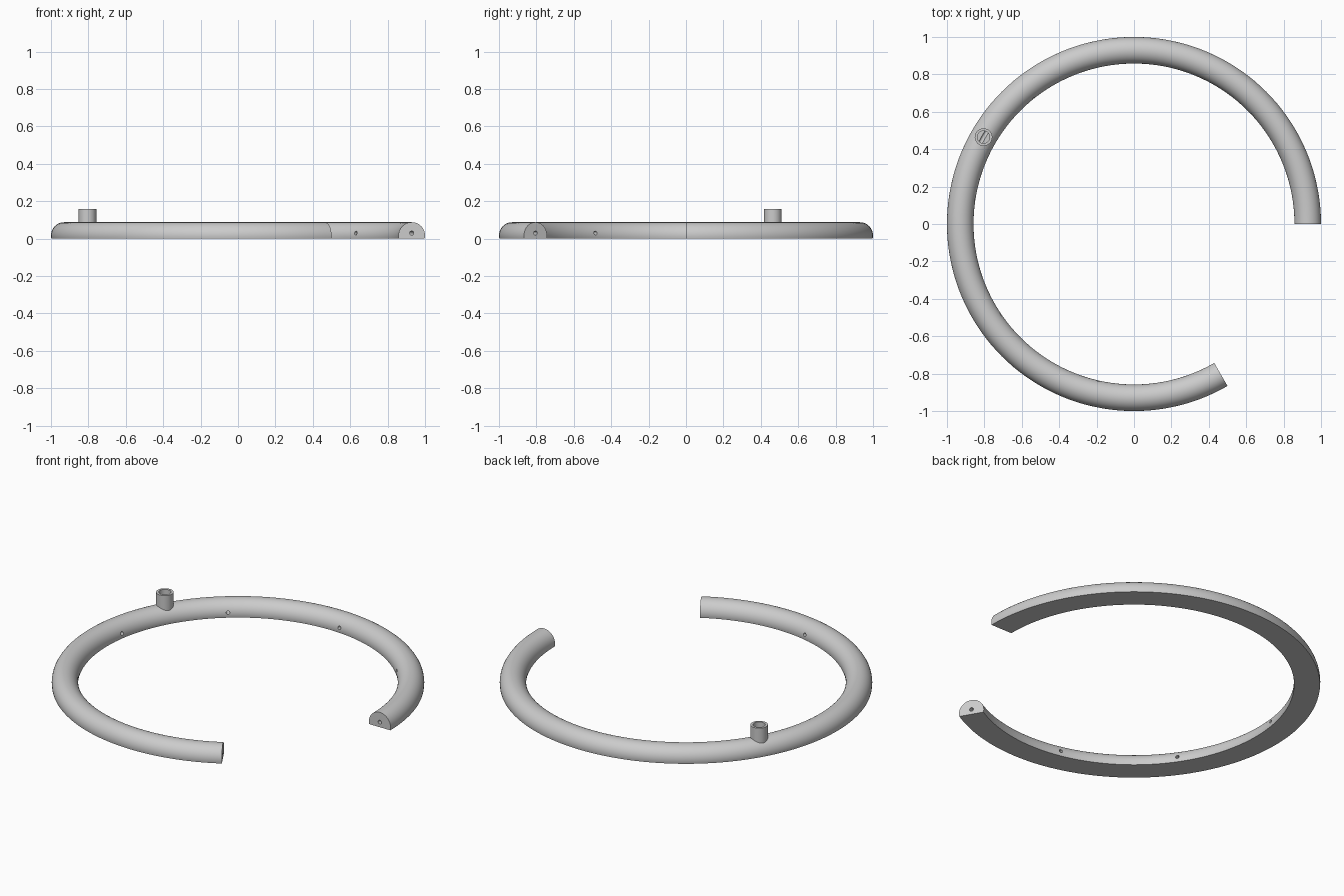
import bpy, bmesh, math
from mathutils import Matrix, Vector

if "Cube" in bpy.data.objects:
    bpy.data.objects.remove(bpy.data.objects["Cube"], do_unlink=True)

MID = 0.929          # radius of the ring's centre line
TUBE = 0.071         # radius of its cross-section
RISE = 0.017         # height of the cross-section's centre
CHANNEL_Z = 0.03
SWEEP = math.radians(300)

grey = bpy.data.materials.new("light grey")
grey.use_nodes = True
colour = (0.6, 0.6, 0.6, 1)
grey.diffuse_color = colour
grey.node_tree.nodes["Principled BSDF"].inputs["Base Color"].default_value = colour


def make_object(name, bm):
    bmesh.ops.recalc_face_normals(bm, faces=bm.faces[:])
    mesh = bpy.data.meshes.new(name)
    bm.to_mesh(mesh)
    bm.free()
    mesh.materials.append(grey)
    obj = bpy.data.objects.new(name, mesh)
    bpy.context.collection.objects.link(obj)
    return obj


def sweep(name, profile, start, end, steps):
    """Carry a closed (radius, height) profile round the z axis and cap its ends."""
    bm = bmesh.new()
    rows = []
    for i in range(steps + 1):
        a = start + (end - start) * i / steps
        rows.append([bm.verts.new((r * math.cos(a), r * math.sin(a), z)) for r, z in profile])
    n = len(profile)
    for one, two in zip(rows, rows[1:]):
        for j in range(n):
            k = (j + 1) % n
            bm.faces.new((one[j], one[k], two[k], two[j]))
    bm.faces.new(rows[0])
    bm.faces.new(rows[-1])
    return make_object(name, bm)


def rod(name, radius, start, end, sides):
    """Closed cylinder between two points."""
    start, end = Vector(start), Vector(end)
    axis = end - start
    turn = axis.to_track_quat('Z', 'Y').to_matrix().to_4x4()
    bm = bmesh.new()
    bmesh.ops.create_cone(bm, cap_ends=True, segments=sides, radius1=radius, radius2=radius,
                          depth=axis.length,
                          matrix=Matrix.Translation((start + end) / 2) @ turn)
    return make_object(name, bm)


def combine(target, tool, operation):
    mod = target.modifiers.new(tool.name, 'BOOLEAN')
    mod.object = tool
    mod.operation = operation
    mod.solver = 'EXACT'
    tool.hide_render = True
    bpy.context.view_layer.objects.active = target
    bpy.ops.object.modifier_apply(modifier=mod.name)
    bpy.data.objects.remove(tool, do_unlink=True)


# Open ring: round on top, flat underneath
cut = math.asin(RISE / TUBE)
angles = [-cut + (math.pi + 2 * cut) * i / 28 for i in range(29)]
profile = [(MID + TUBE * math.cos(a), RISE + TUBE * math.sin(a)) for a in angles]
ring = sweep("open_ring", profile, 0, SWEEP, 120)

# Upright inlet tube
px, py = MID * math.cos(SWEEP / 2), MID * math.sin(SWEEP / 2)
post = rod("inlet_tube", 0.047, (px, py, 0.025), (px, py, 0.16), 48)
combine(ring, post, 'UNION')
bore = rod("inlet_bore", 0.033, (px, py, CHANNEL_Z), (px, py, 0.3), 48)
combine(ring, bore, 'DIFFERENCE')

# Channel running the whole length, open at both ends
circle = [(MID + 0.011 * math.cos(t), CHANNEL_Z + 0.011 * math.sin(t))
          for t in (math.tau * (i + 0.5) / 16 for i in range(16))]
channel = sweep("channel", circle, -0.02, SWEEP + 0.02, 124)
combine(ring, channel, 'DIFFERENCE')

# Outlet holes through the inner wall
for i in range(1, 7):
    a = SWEEP * i / 7
    out = Vector((math.cos(a), math.sin(a), 0))
    up = Vector((0, 0, CHANNEL_Z))
    hole = rod("outlet_hole", 0.0102, out * 0.8 + up, out * MID + up, 14)
    combine(ring, hole, 'DIFFERENCE')

# One material on every face, smooth with sharp rims
ring.data.materials.clear()
ring.data.materials.append(grey)
for face in ring.data.polygons:
    face.material_index = 0
bpy.ops.object.select_all(action='DESELECT')
ring.select_set(True)
bpy.context.view_layer.objects.active = ring
bpy.ops.object.shade_smooth_by_angle(angle=math.radians(30))
